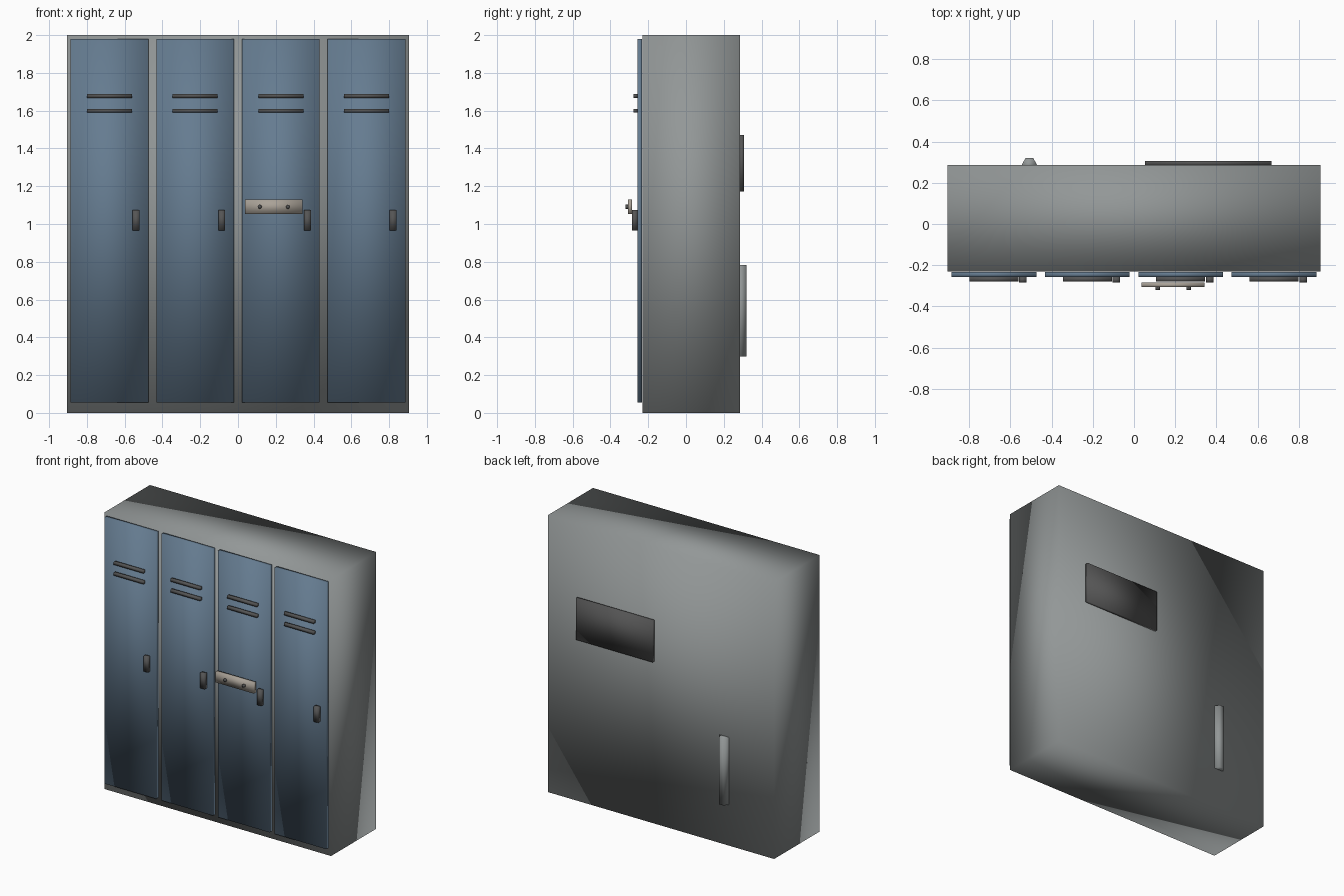
import bpy, bmesh
from math import pi
from mathutils import Matrix

if "Cube" in bpy.data.objects:
    bpy.data.objects.remove(bpy.data.objects["Cube"])


def material(name, rgb):
    m = bpy.data.materials.new(name)
    m.diffuse_color = (*rgb, 1)
    m.use_nodes = True
    m.node_tree.nodes["Principled BSDF"].inputs["Base Color"].default_value = m.diffuse_color
    return m


STEEL = material("grey_steel", (0.29, 0.31, 0.31))
BLUE = material("blue_paint", (0.13, 0.20, 0.28))
DARK = material("dark_metal", (0.09, 0.09, 0.09))
TAN = material("worn_plate", (0.40, 0.36, 0.31))


def finish(name, bm, mat):
    for f in bm.faces:
        f.smooth = True
    mesh = bpy.data.meshes.new(name)
    bm.to_mesh(mesh)
    bm.free()
    mesh.materials.append(mat)
    ob = bpy.data.objects.new(name, mesh)
    bpy.context.collection.objects.link(ob)
    return ob


def box(name, x, y, z, mat):
    """Box from (min, max) ranges, soft-shaded."""
    bm = bmesh.new()
    size = [b - a for a, b in (x, y, z)]
    mid = [(a + b) / 2 for a, b in (x, y, z)]
    bmesh.ops.create_cube(bm, size=1, matrix=Matrix.Translation(mid) @ Matrix.Diagonal((*size, 1)))
    return finish(name, bm, mat)


def cylinder(name, centre, radius, length, sides, mat, axis="Z"):
    bm = bmesh.new()
    turn = Matrix.Rotation(pi / 2, 4, "X") if axis == "Y" else Matrix()
    bmesh.ops.create_cone(bm, cap_ends=True, segments=sides, radius1=radius, radius2=radius,
                          depth=length, matrix=Matrix.Translation(centre) @ turn)
    return finish(name, bm, mat)


# Cabinet
box("cabinet_body", (-0.905, 0.905), (-0.23, 0.286), (0, 2), STEEL)

# Four doors, each with two vent slats and a handle
for i in range(4):
    cx = (i - 1.5) * 0.4535
    n = i + 1
    box(f"door_{n}", (cx - 0.206, cx + 0.206), (-0.258, -0.232), (0.055, 1.98), BLUE)
    for j, z in enumerate((1.60, 1.678)):
        box(f"door_{n}_vent_{j + 1}", (cx - 0.119, cx + 0.119), (-0.279, -0.257), (z - 0.01, z + 0.01), DARK)
    box(f"door_{n}_handle", (cx + 0.123, cx + 0.159), (-0.285, -0.257), (0.965, 1.075), DARK)

# Patch plate with two screws, standing off the third door
box("patch_plate", (0.037, 0.342), (-0.307, -0.285), (1.052, 1.13), TAN)
for k, x in enumerate((0.115, 0.265)):
    cylinder(f"plate_screw_{k + 1}", (x, -0.312, 1.091), 0.011, 0.016, 8, DARK, "Y")

# Rear panel and six-sided pipe
box("rear_panel", (0.053, 0.667), (0.284, 0.306), (1.172, 1.472), DARK)
pipe = cylinder("rear_pipe", (0, 0, 0), 0.037, 0.485, 6, STEEL)
# turn the pipe so a flat side faces backwards
if not any(abs(v.co.y) < 1e-4 for v in pipe.data.vertices):
    pipe.data.transform(Matrix.Rotation(pi / 6, 4, "Z"))
pipe.location = (-0.508, 0.288, 0.54)
